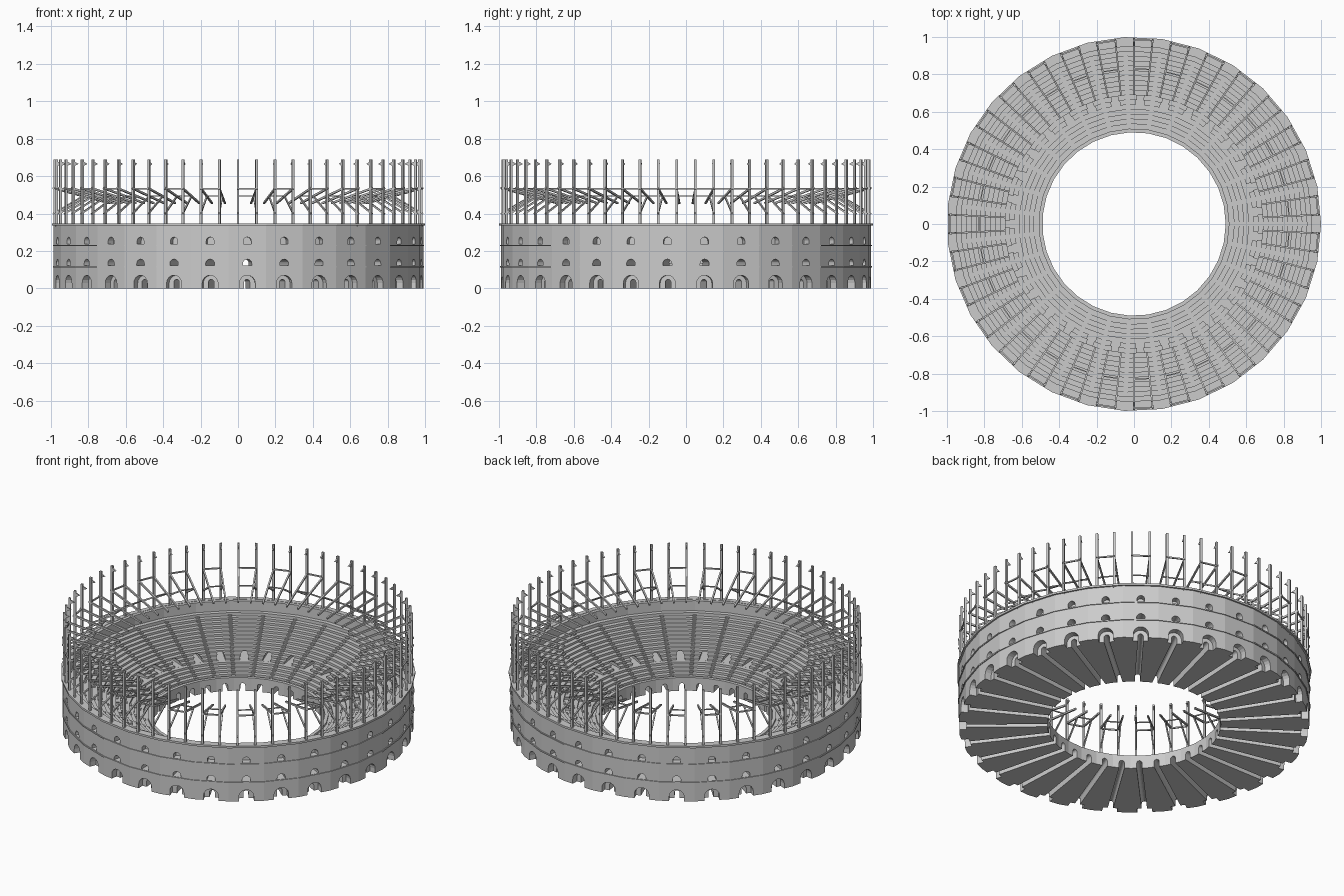
import bpy, bmesh
from math import pi, sin, cos, radians
from mathutils import Vector, Matrix

if "Cube" in bpy.data.objects:
    bpy.data.objects.remove(bpy.data.objects["Cube"])

N = 31                       # bays around the ring
STEP = 2 * pi / N
A0 = -pi / 2 + STEP / 4      # centre of the first bay
APO = cos(STEP / 2)          # facet centre / corner radius


def pt(a, r, z, t=0.0):
    """Point at angle a, radius r, height z, shifted sideways by t."""
    return Vector((r * cos(a) - t * sin(a), r * sin(a) + t * cos(a), z))


def finish(bm, name):
    bmesh.ops.recalc_face_normals(bm, faces=bm.faces)
    me = bpy.data.meshes.new(name)
    bm.to_mesh(me)
    bm.free()
    ob = bpy.data.objects.new(name, me)
    bpy.context.collection.objects.link(ob)
    return ob


def ring(bm, profile):
    """Revolve a closed (r, z) profile into a 31-sided ring."""
    loops = [[bm.verts.new(pt(A0 + (i + .5) * STEP, r, z)) for r, z in profile]
             for i in range(N)]
    m = len(profile)
    for i in range(N):
        p, q = loops[i], loops[(i + 1) % N]
        for j in range(m):
            k = (j + 1) % m
            bm.faces.new((p[j], q[j], q[k], p[k]))


def bar(bm, p, q, w, d, a):
    """Square bar from p to q; w across (tangential), d deep."""
    axis = q - p
    z = axis.normalized()
    x = Vector((-sin(a), cos(a), 0))
    if abs(x.dot(z)) > .9:
        x = Vector((0, 0, 1))
    y = z.cross(x).normalized()
    x = y.cross(z)
    m = Matrix((x * w, y * d, axis)).transposed().to_4x4()
    m.translation = (p + q) / 2
    bmesh.ops.create_cube(bm, size=1, matrix=m)


def prism(bm, front, back):
    f = [bm.verts.new(v) for v in front]
    b = [bm.verts.new(v) for v in back]
    bm.faces.new(f)
    bm.faces.new(b[::-1])
    for i in range(len(f)):
        j = (i + 1) % len(f)
        bm.faces.new((f[i], b[i], b[j], f[j]))


def arch(bm, a, r0, r1, z0, w, h, n=8):
    """Round-topped radial prism."""
    c = h - w / 2
    prof = [(-w / 2, z0), (w / 2, z0)]
    prof += [(w / 2 * cos(pi * k / n), c + w / 2 * sin(pi * k / n)) for k in range(n + 1)]
    prism(bm, [pt(a, r0, z, t) for t, z in prof], [pt(a, r1, z, t) for t, z in prof])


# seating bowl and outer wall as one solid ring
ROWS, R_IN, R_OUT, Z_IN, Z_OUT = 17, .51, .95, .07, .29
dr, dz = (R_OUT - R_IN) / ROWS, (Z_OUT - Z_IN) / ROWS
prof = [(.99, 0), (.99, .345), (.95, .345)]
for i in reversed(range(ROWS)):
    r, z = R_IN + i * dr, Z_IN + i * dz
    prof += [(r + dr, z + (dz * .5 if i == ROWS - 1 else 0)), (r, z + (dz * .5 if i == ROWS - 1 else 0))]
prof += [(R_IN, .082), (.49, .082), (.49, 0)]
clean = [p for k, p in enumerate(prof) if p != prof[k - 1]]
bm = bmesh.new()
ring(bm, clean)
bowl = finish(bm, "seating_bowl")

# arched openings: wide ground arches, mid tunnels, upper niches, then doorways
c1, c2 = bmesh.new(), bmesh.new()
for i in range(N):
    a = A0 + i * STEP
    arch(c1, a, .945, 1.05, -.02, .085, .07)
    arch(c1, a, .63, 1.05, .122, .048, .156)
    arch(c1, a, .945, 1.05, .236, .042, .274)
    arch(c2, a, .45, .96, -.03, .03, .048)
for k, cb in enumerate((c1, c2)):
    cutter = finish(cb, "opening_cutter_%d" % k)
    cutter.hide_render = True
    mod = bowl.modifiers.new("openings", 'BOOLEAN')
    mod.operation = 'DIFFERENCE'
    mod.solver = 'EXACT'
    mod.object = cutter
    bpy.context.view_layer.objects.active = bowl
    bpy.ops.object.modifier_apply(modifier=mod.name)
    bpy.data.objects.remove(cutter)

# cornices and rim
bm = bmesh.new()
for z0, z1, r in ((.112, .12, .995), (.226, .233, .995), (.335, .347, 1.0)):
    ring(bm, [(r, z0), (r, z1), (.97, z1), (.97, z0)])
finish(bm, "wall_cornices")

# aisle stairs: half-height steps on every bay edge
bm = bmesh.new()
for i in range(N):
    a = A0 + (i + .5) * STEP
    for j in range(ROWS - 1):
        r, z = R_IN + (j + .5) * dr, Z_IN + j * dz
        bar(bm, pt(a, r, z + dz * .25), pt(a, r + dr * .6, z + dz * .25), .022, dz * .5, a)
finish(bm, "aisle_steps")

# canopy frame: a pair of masts per bay with beams, braces and rails
masts, beams, braces, rails, tips = [bmesh.new() for _ in range(5)]
for i in range(N):
    pair = []
    for s in (-1, 1):
        a = A0 + i * STEP + s * STEP / 4
        pair.append(a)
        bar(masts, pt(a, .98, .33), pt(a, .98, .69), .013, .013, a)
        bar(beams, pt(a, .992, .536), pt(a, .69, .455), .009, .011, a)
        bar(braces, pt(a, .99, .398), pt(a, .83, .492), .008, .009, a)
        # small pointed bracket near the mast top
        tri = [(.98, .68), (.98, .652), (.95, .665)]
        prism(tips, [pt(a, r, z, -.004) for r, z in tri], [pt(a, r, z, .004) for r, z in tri])
    am = A0 + i * STEP
    bar(rails, pt(pair[0], .985, .533), pt(pair[1], .985, .533), .008, .008, am)
    bar(rails, pt(pair[0], .83, .494), pt(pair[1], .83, .494), .006, .006, am)
for b, name in ((masts, "masts"), (beams, "canopy_beams"), (braces, "beam_braces"),
                (rails, "mast_rails"), (tips, "mast_brackets")):
    finish(b, name)
